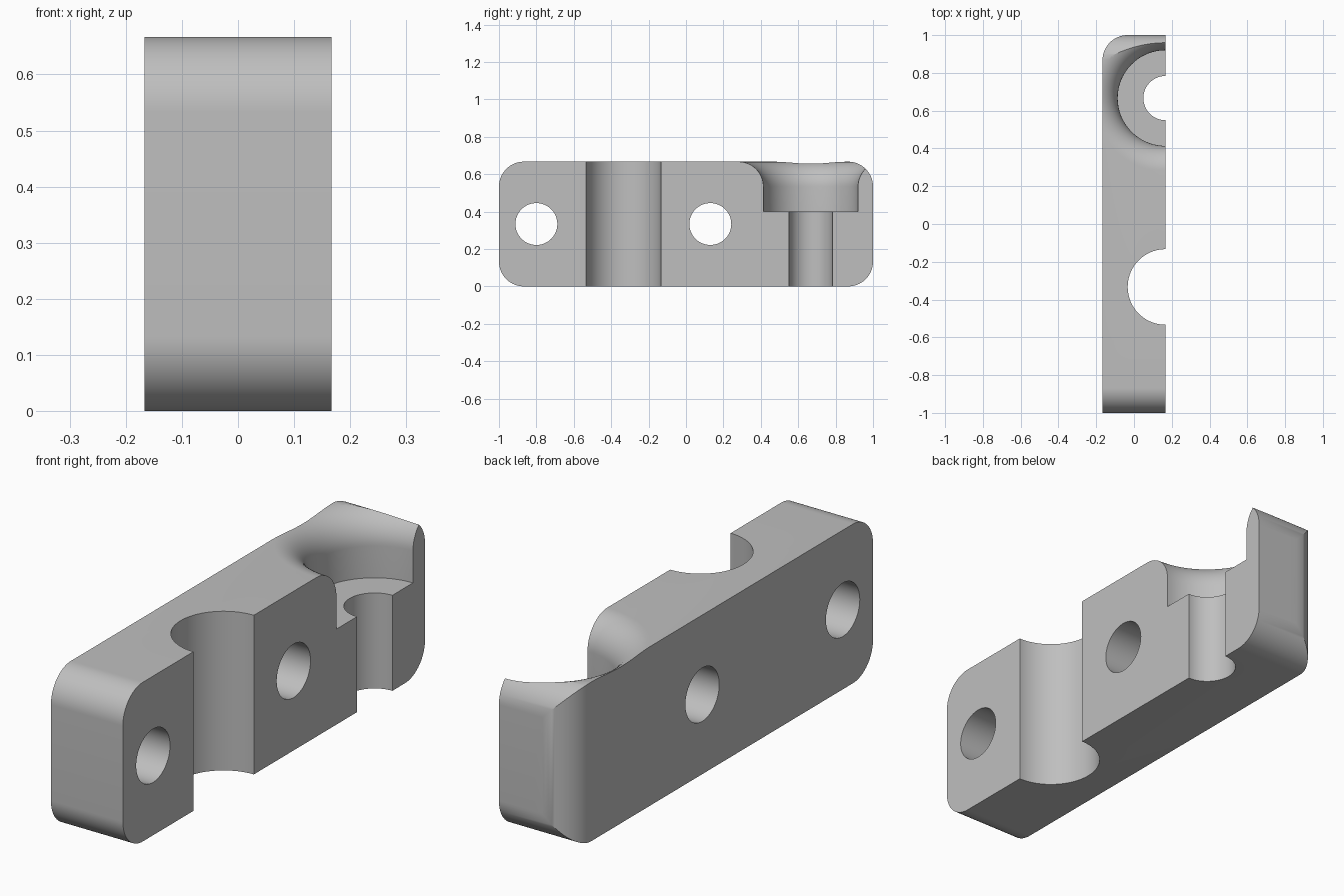
import bpy, bmesh, math
from mathutils import Vector

cube = bpy.data.objects.get("Cube")
if cube:
    bpy.data.objects.remove(cube)

HX, HZ, R = 1 / 6, 2 / 3, 0.133   # half width, height, corner radius

grey = bpy.data.materials.new("plain_grey")
grey.use_nodes = True
grey.diffuse_color = (0.52, 0.52, 0.52, 1)
grey.node_tree.nodes["Principled BSDF"].inputs["Base Color"].default_value = (0.52, 0.52, 0.52, 1)


def make_object(name, bm):
    bmesh.ops.recalc_face_normals(bm, faces=bm.faces)
    mesh = bpy.data.meshes.new(name)
    bm.to_mesh(mesh)
    bm.free()
    mesh.materials.append(grey)
    obj = bpy.data.objects.new(name, mesh)
    bpy.context.collection.objects.link(obj)
    return obj


def arc(cx, cy, r, start, end, n=20):
    angles = [math.radians(start + (end - start) * i / n) for i in range(n + 1)]
    return [(cx + r * math.cos(a), cy + r * math.sin(a)) for a in angles]


def prism(name, outline, direction, place):
    """Extrude a 2D outline along a direction."""
    bm = bmesh.new()
    face = bm.faces.new([bm.verts.new(place(a, b)) for a, b in outline])
    new = bmesh.ops.extrude_face_region(bm, geom=[face])["geom"]
    moved = [v for v in new if isinstance(v, bmesh.types.BMVert)]
    bmesh.ops.translate(bm, verts=moved, vec=Vector(direction))
    return make_object(name, bm)


def revolve(name, profile, y, n=96):
    """Closed solid of revolution about a vertical axis on the split face."""
    bm = bmesh.new()
    rings = [[bm.verts.new((HX + r * math.cos(math.tau * i / n),
                            y + r * math.sin(math.tau * i / n), z))
              for i in range(n)] for r, z in profile]
    for low, high in zip(rings, rings[1:]):
        for i in range(n):
            j = (i + 1) % n
            bm.faces.new((low[i], low[j], high[j], high[i]))
    bm.faces.new(rings[0])
    bm.faces.new(rings[-1])
    return make_object(name, bm)


def apply_boolean(target, tool, operation):
    mod = target.modifiers.new(tool.name, 'BOOLEAN')
    mod.operation, mod.solver, mod.object = operation, 'EXACT', tool
    bpy.context.view_layer.objects.active = target
    bpy.ops.object.modifier_apply(modifier=mod.name)
    bpy.data.objects.remove(tool)


# Block with four rounded corners seen from the side
side = (arc(1 - R, HZ - R, R, 0, 90) + arc(R - 1, HZ - R, R, 90, 180)
        + arc(R - 1, R, R, 180, 270) + arc(1 - R, R, R, 270, 360))
block = prism("clamp_block", side, (2 * HX, 0, 0), lambda y, z: (-HX, y, z))

# One rounded upright edge at the back right
corner = [(-HX - 0.1, 1 - R), (-HX - 0.1, 1.1), (0, 1.1)]
corner += [(0, 1)] + arc(R - HX, 1 - R, R, 90, 180)
apply_boolean(block, prism("corner_cutter", corner, (0, 0, 1),
                           lambda x, y: (x, y, -0.1)), 'DIFFERENCE')

# Half-round channel, and a stepped pocket with a flared mouth
channel = [(0.2, -0.1), (0.2, 0.8)]
flare = arc(0.253 + R, HZ - R, R, 180, 90, 16)
pocket = [(0.117, -0.1), (0.117, 0.4), (0.253, 0.4)] + flare + [(0.253 + R, 0.8)]
apply_boolean(block, revolve("channel_cutter", channel, -1 / 3), 'DIFFERENCE')
apply_boolean(block, revolve("pocket_cutter", pocket, 2 / 3), 'DIFFERENCE')

# Two cross bolt holes
for y in (-0.8, 0.13):
    hole = prism("hole_cutter", arc(y, HZ / 2, 0.112, 0, 360, 64)[:-1], (1, 0, 0),
                 lambda a, b: (-0.5, a, b))
    apply_boolean(block, hole, 'DIFFERENCE')

# Smooth curved walls, keep edges sharp
bpy.ops.object.select_all(action='DESELECT')
block.select_set(True)
bpy.context.view_layer.objects.active = block
bpy.ops.object.shade_smooth_by_angle(angle=math.radians(25))
